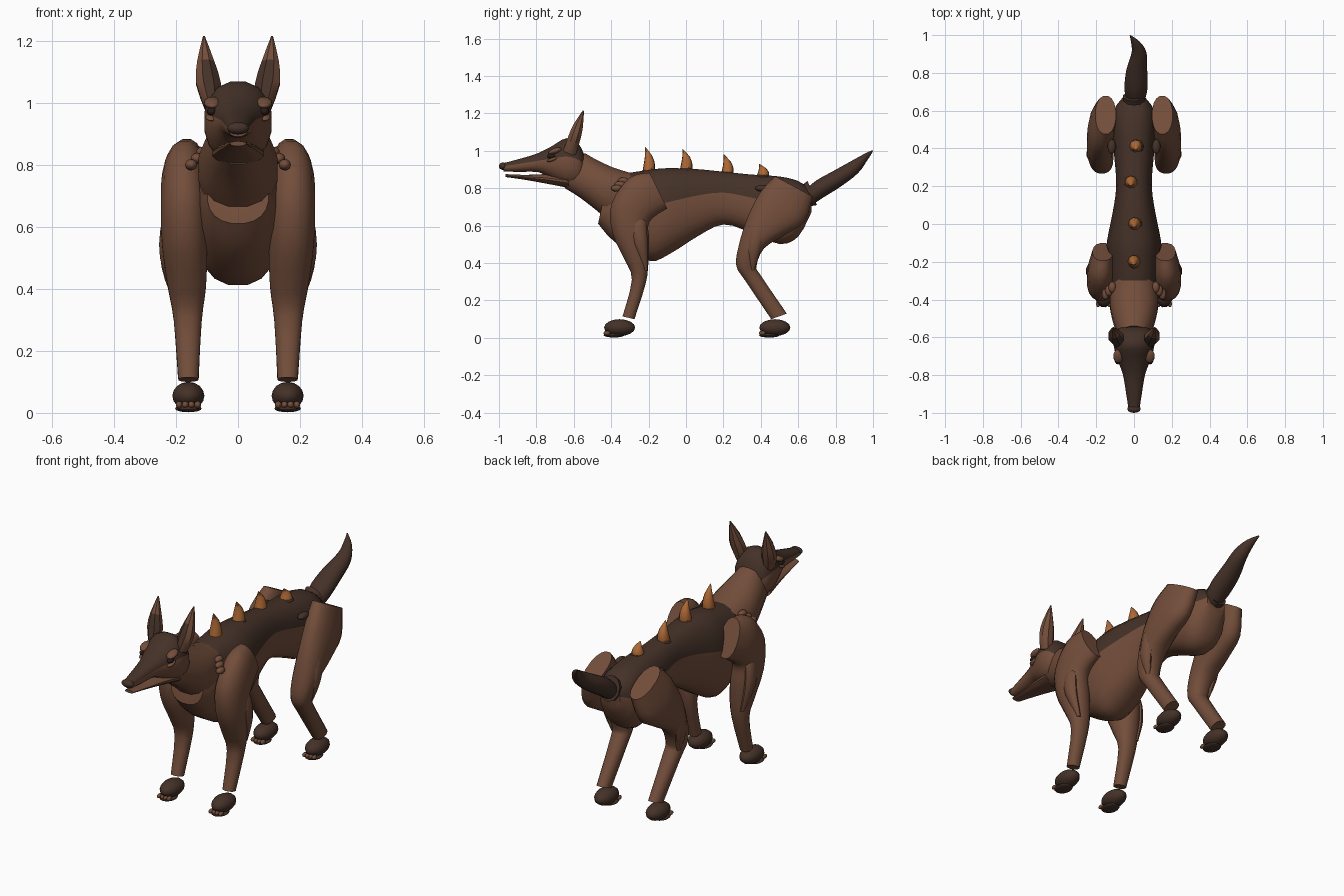
import bpy
import bmesh
import math
from mathutils import Vector

if "Cube" in bpy.data.objects:
    bpy.data.objects.remove(bpy.data.objects["Cube"], do_unlink=True)


def material(name, colour):
    mat = bpy.data.materials.new(name)
    mat.use_nodes = True
    mat.diffuse_color = (*colour, 1)
    mat.node_tree.nodes["Principled BSDF"].inputs["Base Color"].default_value = (*colour, 1)
    return mat


fur = material("brown fur", (.17, .075, .043))
dark = material("dark brown fur", (.058, .031, .021))
horn = material("orange horn", (.42, .14, .035))
black = material("dark eye", (.02, .012, .01))


def finish(name, bm, mats, angle=40):
    bmesh.ops.recalc_face_normals(bm, faces=bm.faces)
    mesh = bpy.data.meshes.new(name)
    bm.to_mesh(mesh)
    bm.free()
    for mat in mats:
        mesh.materials.append(mat)
    obj = bpy.data.objects.new(name, mesh)
    bpy.context.collection.objects.link(obj)
    bpy.ops.object.select_all(action='DESELECT')
    obj.select_set(True)
    bpy.context.view_layer.objects.active = obj
    bpy.ops.object.shade_smooth_by_angle(angle=math.radians(angle))
    return obj


def spline(rows, steps):
    """Smoothly interpolate rows of section values."""
    out = []
    for i in range(len(rows) - 1):
        p0, p1, p2, p3 = (Vector(rows[min(max(k, 0), len(rows) - 1)])
                          for k in range(i - 1, i + 3))
        for k in range(steps):
            t = k / steps
            out.append(p1 + ((p2 - p0) * t + (p0 * 2 - p1 * 5 + p2 * 4 - p3) * t ** 2
                             + (p1 * 3 - p0 - p2 * 3 + p3) * t ** 3) / 2)
    return out + [Vector(rows[-1])]


def loft(name, rows, mats, side=1, sides=16, steps=3, power=1, paint=None):
    """Each row spans two outline points: y, z, y, z, then x centre and half width."""
    bm = bmesh.new()
    rings = []
    for ya, za, yb, zb, xc, w in spline(rows, steps):
        ring = []
        for k in range(sides):
            a = math.tau * (k + .5) / sides
            c, s = math.cos(a), math.sin(a)
            c = math.copysign(abs(c) ** power, c)
            s = math.copysign(abs(s) ** power, s)
            ring.append(bm.verts.new((side * (xc + w * c),
                                      (ya + yb) / 2 + s * (ya - yb) / 2,
                                      (za + zb) / 2 + s * (za - zb) / 2)))
        rings.append(ring)
    for i in range(len(rings) - 1):
        for k in range(sides):
            j = (k + 1) % sides
            face = bm.faces.new((rings[i][k], rings[i][j], rings[i + 1][j], rings[i + 1][k]))
            if paint:
                a = math.tau * (k + 1) / sides
                face.material_index = paint(i / len(rings), math.cos(a), math.sin(a))
    bm.faces.new(rings[0])
    bm.faces.new(rings[-1])
    return finish(name, bm, mats)


def lump(name, centre, size, mat, tilt=0):
    bm = bmesh.new()
    bmesh.ops.create_uvsphere(bm, u_segments=14, v_segments=8, radius=1)
    obj = finish(name, bm, [mat])
    obj.location, obj.scale, obj.rotation_euler = centre, size, (tilt, 0, 0)
    return obj


def upper_dark(t, c, s):
    return 1 if s > .28 else 0


# Torso with a dark saddle along the back
torso = [(-.43, .80, -.47, .61, 0, .10), (-.36, .87, -.38, .51, 0, .125),
         (-.2, .90, -.2, .41, 0, .145), (-.1, .91, -.09, .445, 0, .145),
         (.05, .905, .06, .54, 0, .115), (.2, .89, .2, .605, 0, .095),
         (.35, .875, .35, .56, 0, .105), (.5, .865, .5, .50, 0, .12),
         (.6, .84, .6, .54, 0, .11), (.67, .79, .67, .67, 0, .06)]
loft("torso", torso, [fur, dark], sides=20, power=.85, paint=upper_dark)

# Neck flowing out of the chest
loft("neck", [(-.54, .99, -.65, .80, 0, .085), (-.47, .95, -.57, .75, 0, .11),
              (-.38, .91, -.48, .68, 0, .13), (-.28, .88, -.42, .63, 0, .125)],
     [fur], power=.9)

# Head and jaw
skull = [(-.54, .97, -.55, .84, 0, .07), (-.575, 1.04, -.57, .81, 0, .10),
         (-.64, 1.07, -.64, .81, 0, .11), (-.72, 1.025, -.72, .85, 0, .088),
         (-.8, .985, -.79, .885, 0, .06), (-.9, .955, -.9, .887, 0, .042),
         (-.975, .935, -.975, .89, 0, .03)]
loft("head", skull, [fur, dark], paint=upper_dark, power=.9)
loft("lower_jaw", [(-.64, .87, -.62, .80, 0, .085), (-.75, .876, -.75, .825, 0, .062),
                   (-.86, .872, -.86, .845, 0, .042), (-.965, .876, -.965, .86, 0, .026)], [fur])
lump("nose", (0, -.978, .918), (.036, .022, .02), dark)

# Tail stump and curved tail
loft("tail_stump", [(.60, .80, .64, .70, 0, .055), (.65, .84, .70, .71, 0, .06)], [dark], sides=10)
loft("tail", [(.645, .80, .69, .72, .01, .05), (.70, .845, .735, .75, .01, .062),
              (.80, .90, .83, .81, .015, .056), (.89, .95, .92, .88, .027, .04),
              (.955, .985, .97, .95, .008, .024), (.996, 1.004, 1, .998, -.02, .003)], [dark])

# Row of forward-hooked horns on the back
for i, (y, base, height, x) in enumerate([(-.2, .885, .135, 0), (0, .895, .115, .003),
                                          (.22, .87, .11, -.015), (.41, .86, .07, .01)]):
    rows = []
    for t, w, bend in [(0, .034, 0), (.3, .031, .004), (.65, .02, 0), (1, .002, -.018)]:
        z = base + height * t
        rows.append((y + bend - w, z, y + bend + w, z, x, w))
    loft(f"back_horn_{i + 1}", rows, [horn], sides=9, steps=2)
    lump(f"horn_base_{i + 1}", (x, y, base + .003), (.04, .04, .014), dark)

# Section rows of the paired parts
front_leg = [(-.195, .885, -.10, .69, .165, .055), (-.30, .86, -.17, .645, .175, .07),
             (-.40, .72, -.2, .60, .175, .075), (-.395, .56, -.195, .52, .172, .074),
             (-.33, .42, -.2, .40, .165, .063), (-.29, .31, -.215, .29, .162, .046),
             (-.34, .115, -.275, .10, .16, .033)]
hind_leg = [(.475, .865, .68, .755, .15, .055), (.395, .78, .635, .62, .17, .07),
            (.325, .64, .53, .55, .178, .072), (.28, .49, .42, .48, .175, .066),
            (.268, .385, .378, .385, .168, .054), (.32, .30, .40, .335, .163, .046),
            (.455, .10, .54, .13, .16, .034)]
front_muscle = [(-.27, .67, -.24, .67, .205, .012), (-.30, .61, -.215, .62, .222, .025),
                (-.28, .50, -.205, .50, .225, .028), (-.225, .36, -.205, .36, .197, .01)]
hind_muscle = [(.395, .69, .43, .67, .215, .012), (.345, .59, .43, .58, .222, .026),
               (.325, .47, .40, .47, .22, .028), (.345, .36, .365, .36, .20, .01)]
ear = [(-.66, 1.0, -.59, .97, .082, .028), (-.635, 1.07, -.565, 1.05, .095, .043),
       (-.605, 1.14, -.55, 1.12, .104, .03), (-.552, 1.216, -.545, 1.214, .11, .003)]


def ear_paint(t, c, s):
    return 1 if t < .5 and s > .3 and c < .3 else 0


for side, label in ((1, "left"), (-1, "right")):
    # Legs and their outer muscles
    loft(label + "_front_leg", front_leg, [fur], side, power=.9)
    loft(label + "_hind_leg", hind_leg, [fur], side, power=.9)
    loft(label + "_front_muscle", front_muscle, [fur], side, sides=10)
    loft(label + "_hind_muscle", hind_muscle, [fur], side, sides=10)

    # Paws with soles and toes
    for end, y in (("front", -.355), ("hind", .475)):
        name = f"{label}_{end}"
        x = side * .16
        lump(name + "_paw", (x, y, .055), (.053, .083, .045), dark)
        lump(name + "_sole", (x, y - .03, .014), (.044, .055, .012), dark)
        for k in range(4):
            lump(f"{name}_toe_{k + 1}", (x + (k - 1.5) * .02, y - .068, .026),
                 (.011, .018, .012), fur)

    # Ears, brows and eyes
    loft(label + "_ear", ear, [fur, dark], side, sides=8, steps=2, paint=ear_paint)
    lump(label + "_brow", (side * .083, -.70, 1.0), (.027, .038, .015), fur, .35)
    lump(label + "_eye", (side * .085, -.72, .972), (.016, .022, .014), black)
    lump(label + "_lower_lid", (side * .085, -.715, .954), (.02, .03, .01), fur, .35)

    # Ridged knobs on the shoulder and hip
    for k in range(3):
        lump(f"{label}_shoulder_knob_{k + 1}", (side * (.115 + k * .018), -.335 - k * .018, .84 - k * .02),
             (.02, .03, .018), fur)
    lump(label + "_hip_knob", (side * .118, .41, .80), (.022, .04, .018), dark)
